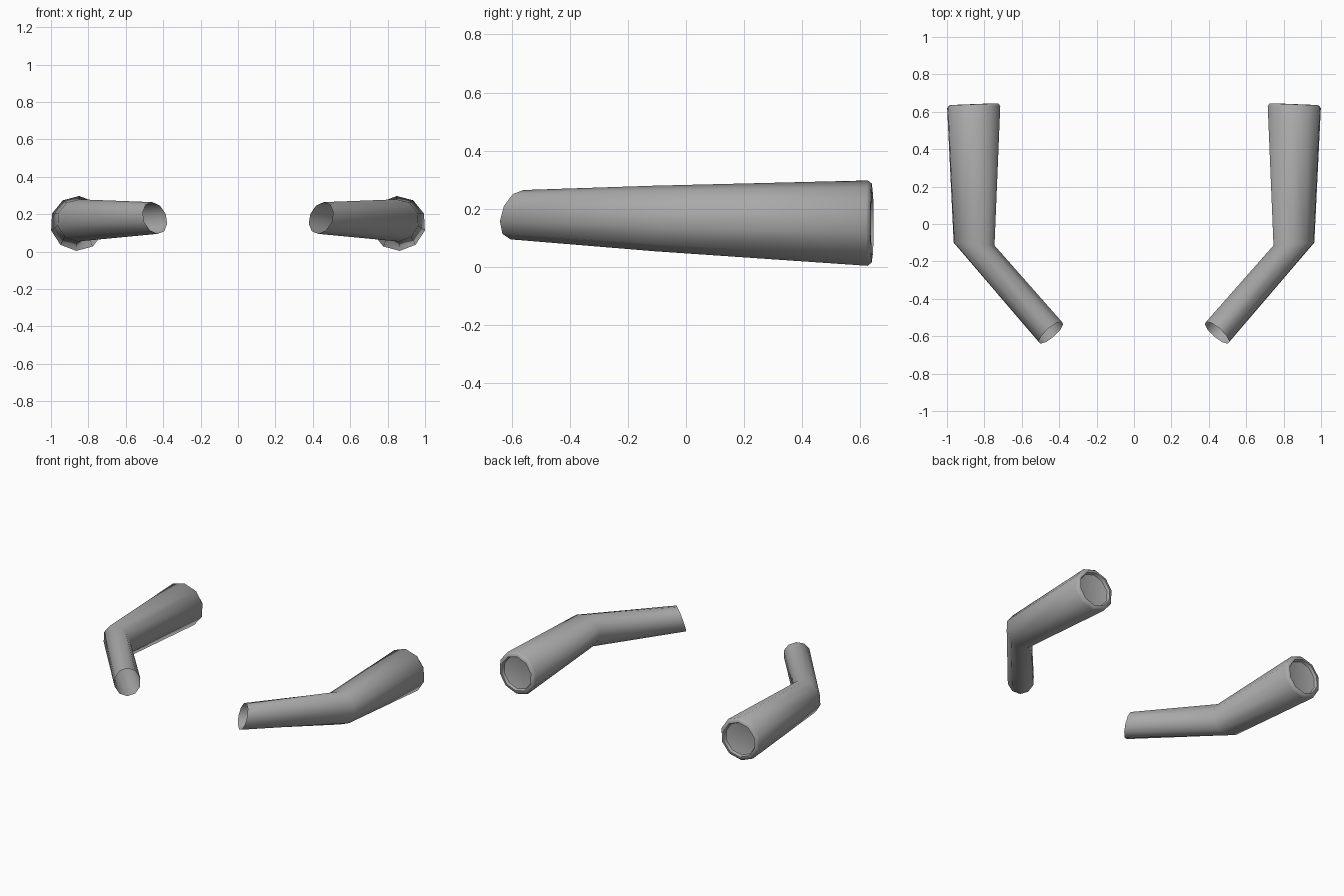
import bpy
import bmesh
from math import cos, sin, pi, radians
from mathutils import Vector

SIDES = 10

cube = bpy.data.objects.get("Cube")
if cube:
    bpy.data.objects.remove(cube, do_unlink=True)

grey = bpy.data.materials.new("plain_grey")
grey.use_nodes = True
colour = (0.4, 0.4, 0.4, 1)
grey.diffuse_color = colour
grey.node_tree.nodes["Principled BSDF"].inputs["Base Color"].default_value = colour


def add_ring(bm, side, centre, across, up, radius):
    """One loop of the tube, spanned by its across and up directions."""
    c, u, v = Vector(centre), Vector(across), Vector(up)
    ring = []
    for i in range(SIDES):
        a = pi / 2 + radians(3) + 2 * pi * i / SIDES
        p = c + radius * (u * cos(a) + v * sin(a))
        ring.append(bm.verts.new((side * p.x, p.y, p.z)))
    return ring


def build_arm(name, side):
    bm = bmesh.new()
    # Open narrow end, then the elbow
    rings = [
        add_ring(bm, side, (0.444, -0.581, 0.18), (0.75, -0.66, 0), (0.2, 0.23, 1), 0.085),
        add_ring(bm, side, (0.855, -0.107, 0.167), (1, 0.07, 0), (0, 0, 1), 0.113),
    ]
    # Wide end: rounded rim turning into a shallow recess
    for radius, y in ((0.147, 0.625), (0.136, 0.639), (0.119, 0.641),
                      (0.112, 0.622), (0.098, 0.618)):
        rings.append(add_ring(bm, side, (0.857, y, 0.151), (1, -0.04, 0), (0, 0, 1), radius))
    for a, b in zip(rings, rings[1:]):
        for i in range(SIDES):
            j = (i + 1) % SIDES
            bm.faces.new((a[i], a[j], b[j], b[i]))
    # Disc closing the recess
    bm.faces.new(rings[-1])
    bmesh.ops.recalc_face_normals(bm, faces=bm.faces)

    mesh = bpy.data.meshes.new(name)
    bm.to_mesh(mesh)
    bm.free()
    mesh.materials.append(grey)
    obj = bpy.data.objects.new(name, mesh)
    bpy.context.collection.objects.link(obj)
    bpy.ops.object.select_all(action="DESELECT")
    obj.select_set(True)
    bpy.context.view_layer.objects.active = obj
    bpy.ops.object.shade_smooth_by_angle(angle=radians(50))


build_arm("left_sleeve", 1)
build_arm("right_sleeve", -1)
